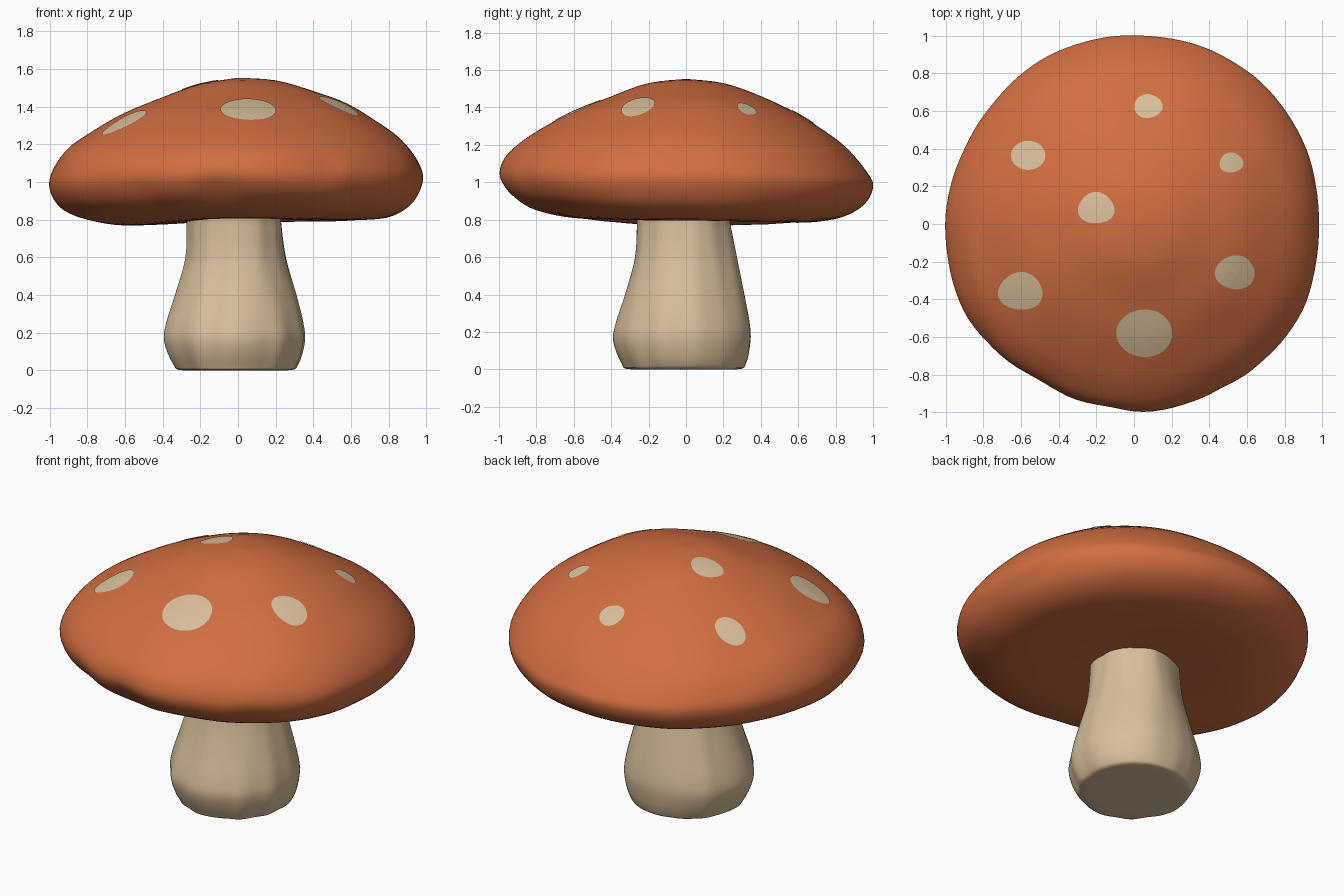
import bpy, bmesh, math
from mathutils import Vector, noise
from mathutils.bvhtree import BVHTree

if "Cube" in bpy.data.objects:
    bpy.data.objects.remove(bpy.data.objects["Cube"])

def material(name, rgb):
    m = bpy.data.materials.new(name)
    m.diffuse_color = (*rgb, 1)
    m.use_nodes = True
    m.node_tree.nodes["Principled BSDF"].inputs["Base Color"].default_value = m.diffuse_color
    return m

ORANGE = material("orange cap", (0.64, 0.155, 0.053))
CREAM = material("cream", (0.69, 0.52, 0.325))

def catmull(p, i, t, wrap=False):
    n = len(p)
    a, b, c, d = [p[k % n] if wrap else p[max(0, min(n - 1, k))] for k in range(i - 1, i + 3)]
    return 0.5 * (2*b + (c - a)*t + (2*a - 5*b + 4*c - d)*t*t + (3*b - a - 3*c + d)*t**3)

def by_direction(four, ang):
    # blend values given for the +x, +y, -x and -y sides
    q = (ang / (math.pi / 2)) % 4
    i = int(q)
    s = (q - i)**2 * (3 - 2*(q - i))
    return [a*(1 - s) + b*s for a, b in zip(four[i], four[(i + 1) % 4])]

def finish(bm, name, mat):
    bmesh.ops.recalc_face_normals(bm, faces=bm.faces)
    me = bpy.data.meshes.new(name)
    bm.to_mesh(me)
    bm.free()
    me.materials.append(mat)
    me.shade_smooth()
    ob = bpy.data.objects.new(name, me)
    bpy.context.collection.objects.link(ob)
    return ob

def loft(name, profile, detail, mat, segs=120, sub=4):
    # closed skin around z; the first and last profile points are poles
    bm = bmesh.new()
    cols, poles = [], []
    for k in range(segs):
        ang = 2*math.pi*k/segs
        rs, zs = profile(ang)
        n = len(rs) - 1
        pts = [(catmull(rs, i, t/sub), catmull(zs, i, t/sub)) for i in range(n) for t in range(sub)][1:]
        poles = [(0, 0, zs[0]), (0, 0, zs[-1])]
        cols.append([bm.verts.new(detail(Vector((r*math.cos(ang), r*math.sin(ang), z)))) for r, z in pts])
    first, last = [bm.verts.new(detail(Vector(p))) for p in poles]
    for k in range(segs):
        a, b = cols[k], cols[(k + 1) % segs]
        bm.faces.new((first, a[0], b[0]))
        bm.faces.new((last, b[-1], a[-1]))
        for j in range(len(a) - 1):
            bm.faces.new((a[j], a[j+1], b[j+1], b[j]))
    return finish(bm, name, mat)

# Cap: shared radius fractions, heights for each side, lumpy outline
CAP_F = [0, .2, .4, .6, .8, .9, .97, 1, .98, .92, .8, .6, .3, 0]
CAP_Z = [
    [1.553, 1.54, 1.485, 1.41, 1.285, 1.20, 1.11, 1.03, .95, .87, .81, .795, .80, .82],
    [1.553, 1.53, 1.46, 1.365, 1.235, 1.14, 1.05, .99, .915, .855, .805, .785, .80, .82],
    [1.553, 1.52, 1.45, 1.365, 1.25, 1.18, 1.09, 1.00, .92, .85, .80, .768, .785, .82],
    [1.553, 1.53, 1.46, 1.38, 1.27, 1.20, 1.13, 1.05, .98, .915, .85, .81, .81, .82]]
OUTLINE = [.985, 1.0, 1.01, 1.0, 1.0, .985, 1.0, 1.01, .975, 1.0, .995, 1.005]
DENTS = [((-.1, -.96, .93), .13, .035), ((.47, -.84, 1.07), .09, .015), ((-.55, -.85, .9), .12, .015)]

def cap_profile(ang):
    q = ang / (math.pi / 6)
    rad = catmull(OUTLINE, int(q), q - int(q), True)
    return [f*rad for f in CAP_F], by_direction(CAP_Z, ang)

def cap_detail(p):
    out = Vector((p.x, p.y, 0))
    amp = .006 * min(1, out.length)
    q = p + noise.noise_vector(p*4) * amp
    for c, size, depth in DENTS:
        q -= out * depth * math.exp(-((p - Vector(c)).length/size)**2)
    return q

cap = loft("cap", cap_profile, cap_detail, ORANGE)

# Stem: shared heights, radii for each side, soft vertical ridges
STEM_Z = [0, 0, .03, .15, .25, .4, .6, .8, .86, .86]
STEM_R = [
    [0, .26, .32, .355, .347, .31, .255, .23, .23, 0],
    [0, .27, .32, .345, .34, .31, .268, .23, .23, 0],
    [0, .28, .335, .383, .375, .33, .275, .268, .265, 0],
    [0, .29, .34, .383, .368, .32, .27, .262, .26, 0]]

def stem_profile(ang):
    return by_direction(STEM_R, ang), STEM_Z

def stem_detail(p):
    out = Vector((p.x, p.y, 0))
    if out.length > 1e-4:
        d = out.normalized()
        ridge = noise.noise(Vector((d.x*2.6, d.y*2.6, p.z*1.3 + 4)))
        p = p + out * .045 * ridge
    p.z = min(.86, max(0, p.z))
    return p

stem = loft("stem", stem_profile, stem_detail, CREAM)

# Spots: thin rounded patches laid on the cap (x, y, half width, half depth)
SPOTS = [(-.56, .365, .091, .077), (.075, .625, .075, .063), (.515, .325, .063, .053),
         (-.20, .085, .096, .083), (-.60, -.355, .117, .10), (.535, -.255, .105, .09),
         (.055, -.575, .148, .126)]
bm = bmesh.new()
bm.from_mesh(cap.data)
tree = BVHTree.FromBMesh(bm)
bm.free()

def on_cap(x, y):
    hit, nor, _, _ = tree.ray_cast(Vector((x, y, 3)), Vector((0, 0, -1)))
    return hit + nor * .004

for i, (cx, cy, w, d) in enumerate(SPOTS):
    bm = bmesh.new()
    n, rings = 40, 8
    mid = bm.verts.new(on_cap(cx, cy))
    prev = None
    for j in range(1, rings + 1):
        ring = []
        for k in range(n):
            a = 2*math.pi*k/n
            s = j/rings * (1 + .025*math.sin(3*a + i))
            # slightly wider toward the front
            ring.append(bm.verts.new(on_cap(cx + w*s*math.cos(a)*(1 - .1*math.sin(a)), cy + d*s*math.sin(a))))
        for k in range(n):
            m = (k + 1) % n
            if prev:
                bm.faces.new((prev[k], ring[k], ring[m], prev[m]))
            else:
                bm.faces.new((mid, ring[k], ring[m]))
        prev = ring
    spot = finish(bm, f"spot_{i + 1}", CREAM)
    if spot.data.polygons[0].normal.z < 0:
        spot.data.flip_normals()
